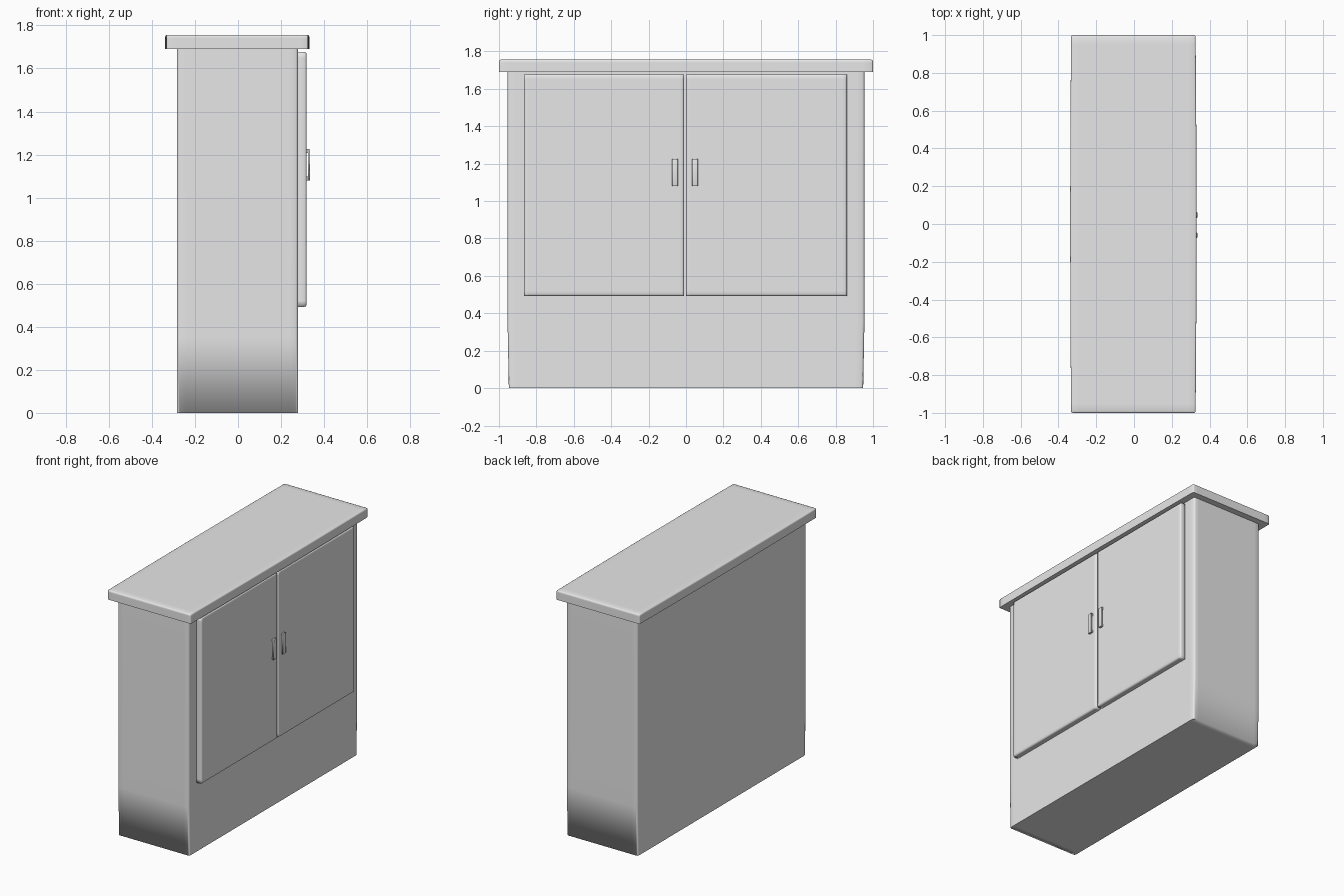
import bpy
import bmesh
from mathutils import Vector

old = bpy.data.objects.get("Cube")
if old:
    bpy.data.objects.remove(old, do_unlink=True)

grey = bpy.data.materials.new("plain grey")
grey.use_nodes = True
grey.diffuse_color = (0.8, 0.8, 0.8, 1)
grey.node_tree.nodes["Principled BSDF"].inputs["Base Color"].default_value = (0.8, 0.8, 0.8, 1)


def box(name, lo, hi, bevel=0, pick=None, loops=(), shape=None, sharp=None):
    """Box from corner to corner: rounds picked edges, cuts support loops, then shapes it."""
    lo, hi = Vector(lo), Vector(hi)
    bm = bmesh.new()
    bmesh.ops.create_cube(bm, size=1)
    for v in bm.verts:
        v.co = Vector([a + (b - a) * (c + 0.5) for a, b, c in zip(lo, hi, v.co)])
    if bevel:
        edges = [e for e in bm.edges if pick(e)]
        bmesh.ops.bevel(bm, geom=edges, offset=bevel, segments=2, profile=0.5,
                        affect='EDGES')
    for axis, value in loops:
        normal = Vector([float(i == axis) for i in range(3)])
        bmesh.ops.bisect_plane(bm, geom=bm.verts[:] + bm.edges[:] + bm.faces[:],
                               plane_co=normal * value, plane_no=normal)
    if shape:
        for v in bm.verts:
            shape(v.co)
    bm.normal_update()
    for f in bm.faces:
        f.smooth = True
    for e in bm.edges:
        if sharp and sharp(e):
            e.smooth = False
    mesh = bpy.data.meshes.new(name)
    bm.to_mesh(mesh)
    bm.free()
    mesh.materials.append(grey)
    obj = bpy.data.objects.new(name, mesh)
    bpy.context.collection.objects.link(obj)
    return obj


def upright(e):
    d = e.verts[0].co - e.verts[1].co
    return abs(d.z) > 0.9 * d.length


def pair(axis, value):
    return [(axis, -value), (axis, value)]


# Cabinet body: softly rounded uprights, ends drawn in a little at the foot
def foot_taper(co):
    if co.z < 0.1:
        co.y *= 0.993


def long_rim(e):
    top = all(v.co.z > 1.68 for v in e.verts)
    foot = all(v.co.z < 0.01 for v in e.verts)
    return top or (foot and all(abs(v.co.x) > 0.25 for v in e.verts))


box("cabinet_body", (-0.283, -0.954, 0), (0.279, 0.954, 1.69), 0.012, upright,
    pair(0, 0.24) + pair(1, 0.91) + [(2, 0.35)], foot_taper, long_rim)


# Countertop: rounded rim, sides bowed very slightly outward
def bow(co):
    if abs(co.x) > 0.31:
        co.x += (0.005 if co.x > 0 else -0.005) * (1 - co.y ** 2)


box("countertop", (-0.333, -1, 1.69), (0.326, 1, 1.756), 0.008,
    lambda e: upright(e) or all(v.co.z > 1.75 for v in e.verts),
    pair(0, 0.29) + pair(1, 0.95) + pair(1, 0.5) + [(1, 0.0), (2, 1.74)], bow,
    lambda e: all(v.co.z < 1.691 for v in e.verts))


# Doors on the +x side with soft outer edges, each with a pull near the middle
def outer(e):
    return all(v.co.x > 0.31 for v in e.verts)


for side, y0, y1, hy in (("right", -0.866, -0.011, -0.059), ("left", 0.0, 0.86, 0.048)):
    box(side + "_door", (0.27, y0, 0.493), (0.319, y1, 1.677), 0.01, outer,
        [(0, 0.295), (1, y0 + 0.025), (1, y1 - 0.025), (2, 0.52), (2, 1.65)])
    box(side + "_handle_bar", (0.326, hy - 0.015, 1.08), (0.335, hy + 0.015, 1.225),
        0.003, lambda e: all(v.co.x > 0.33 for v in e.verts))
    for end, z in (("lower", 1.08), ("upper", 1.207)):
        box(f"{side}_handle_{end}_post", (0.315, hy - 0.015, z), (0.328, hy + 0.015, z + 0.018),
            sharp=lambda e: True)
